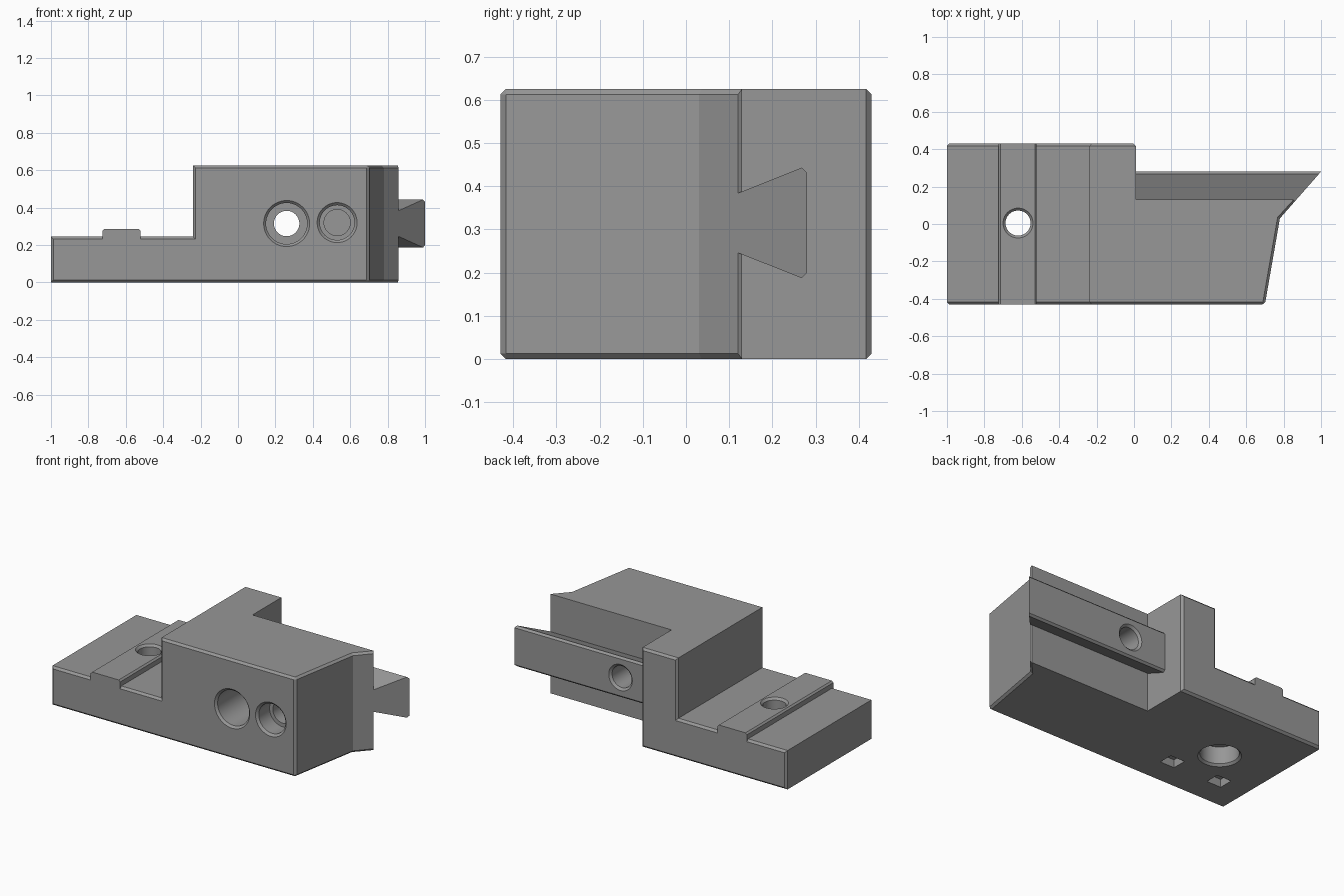
import bpy, bmesh, math
from mathutils import Vector

if "Cube" in bpy.data.objects:
    bpy.data.objects.remove(bpy.data.objects["Cube"])

grey = bpy.data.materials.new("machined grey")
grey.diffuse_color = (0.31, 0.31, 0.31, 1)
grey.use_nodes = True
grey.node_tree.nodes["Principled BSDF"].inputs["Base Color"].default_value = grey.diffuse_color
C = 0.013                       # chamfer width


def make(name, bm):
    bmesh.ops.recalc_face_normals(bm, faces=bm.faces)
    me = bpy.data.meshes.new(name)
    bm.to_mesh(me)
    bm.free()
    me.materials.append(grey)
    ob = bpy.data.objects.new(name, me)
    bpy.context.collection.objects.link(ob)
    return ob


def prism(points, offset):
    bm = bmesh.new()
    face = bm.faces.new([bm.verts.new(p) for p in points])
    res = bmesh.ops.extrude_face_region(bm, geom=[face])
    bmesh.ops.translate(bm, vec=offset,
                        verts=[v for v in res["geom"] if isinstance(v, bmesh.types.BMVert)])
    return bm


def box(name, lo, hi):
    return make(name, prism([(lo[0], lo[1], lo[2]), (hi[0], lo[1], lo[2]),
                             (hi[0], hi[1], lo[2]), (lo[0], hi[1], lo[2])],
                            (0, 0, hi[2] - lo[2])))


def turned(name, profile, origin, axis, n=48):
    """Solid of revolution: profile is (distance along axis, radius)."""
    bm = bmesh.new()
    q = Vector((0, 0, 1)).rotation_difference(Vector(axis))
    rings = []
    for d, r in profile:
        rings.append([bm.verts.new(Vector(origin) + q @ Vector(
            (r * math.cos(2 * math.pi * i / n), r * math.sin(2 * math.pi * i / n), d)))
            for i in range(n)])
    for a, b in zip(rings, rings[1:]):
        for i in range(n):
            j = (i + 1) % n
            bm.faces.new((a[i], a[j], b[j], b[i]))
    bm.faces.new(rings[0])
    bm.faces.new(rings[-1])
    return make(name, bm)


def boolean(target, other, op):
    m = target.modifiers.new(op, 'BOOLEAN')
    m.operation, m.solver, m.object = op, 'EXACT', other
    bpy.context.view_layer.objects.active = target
    bpy.ops.object.modifier_apply(modifier=m.name)
    bpy.data.objects.remove(other)


# Body: plan outline raised to full height, with the low shelf cut away
plan = [(-1, -.43), (.70, -.43), (.78, .03), (.868, .13), (.01, .13), (.01, .43), (-1, .43)]
body = make("clamp_body", prism([(x, y, 0) for x, y in plan], (0, 0, .625)))
boolean(body, box("step_cutter", (-1.2, -1, .245), (-.24, 1, 1)), 'DIFFERENCE')

# Chamfers around front and back faces and along the angled right end
bm = bmesh.new()
bm.from_mesh(body.data)
bmesh.ops.remove_doubles(bm, verts=bm.verts, dist=1e-5)
picked = []
for e in bm.edges:
    a, b = (v.co for v in e.verts)
    mid = (a + b) / 2
    on_sides = abs(abs(mid.y) - .43) < 1e-3
    upright = abs(a.z - b.z) > .1
    right_rim = mid.x > .7 and not upright and mid.y < .12
    right_tip = mid.x > .86 and upright
    if on_sides or right_rim or right_tip:
        picked.append(e)
bmesh.ops.bevel(bm, geom=picked, offset=C, offset_type='OFFSET', segments=1,
                profile=.5, affect='EDGES', clamp_overlap=True)
bmesh.ops.recalc_face_normals(bm, faces=bm.faces)
bm.to_mesh(body.data)
bm.free()

# Locating key across the shelf
key = [(-.725, .2), (-.52, .2), (-.52, .275), (-.53, .285), (-.715, .285), (-.725, .275)]
boolean(body, make("shelf_key", prism([(x, -.43, z) for x, z in key], (0, .86, 0))), 'UNION')

# Dovetail rail along the back, trimmed by the angled end
rail = [(.11, .25), (.11, .38), (.268, .443), (.28, .431), (.28, .199), (.268, .187)]
bm = prism([(-.05, y, z) for y, z in rail], (1.3, 0, 0))
res = bmesh.ops.bisect_plane(bm, geom=bm.verts[:] + bm.edges[:] + bm.faces[:],
                             plane_co=(1, .28, 0), plane_no=(.25, -.22, 0), clear_outer=True)
bmesh.ops.holes_fill(bm, edges=[e for e in bm.edges if e.is_boundary])
boolean(body, make("dovetail_rail", bm), 'UNION')

# Stepped through hole, front to back
boolean(body, turned("bolt_hole", [(-.05, .123), (0, .123), (.013, .11), (.3, .11), (.3, .068),
                                   (.697, .068), (.71, .082), (.8, .082)],
                     (.26, -.43, .315), (0, 1, 0)), 'DIFFERENCE')
# Blind stepped hole beside it
boolean(body, turned("blind_hole", [(-.05, .107), (0, .107), (.013, .093), (.12, .093),
                                    (.12, .07), (.3, .07)],
                     (.53, -.43, .32), (0, 1, 0)), 'DIFFERENCE')
# Vertical hole through shelf and key, counterbored below
boolean(body, turned("shelf_hole", [(-.05, .123), (0, .123), (.013, .11), (.12, .11), (.12, .067),
                                    (.272, .067), (.285, .08), (.4, .08)],
                     (-.62, .005, 0), (0, 0, 1)), 'DIFFERENCE')
# Two small pockets underneath
for s in (-1, 1):
    x = -.63 + s * .17
    boolean(body, box("pocket_cutter", (x - .05, -.26, -.1), (x + .05, -.17, .05)), 'DIFFERENCE')

# Smooth bores, sharp edges everywhere else
bpy.ops.object.select_all(action='DESELECT')
body.select_set(True)
bpy.context.view_layer.objects.active = body
bpy.ops.object.shade_smooth_by_angle(angle=math.radians(20))
